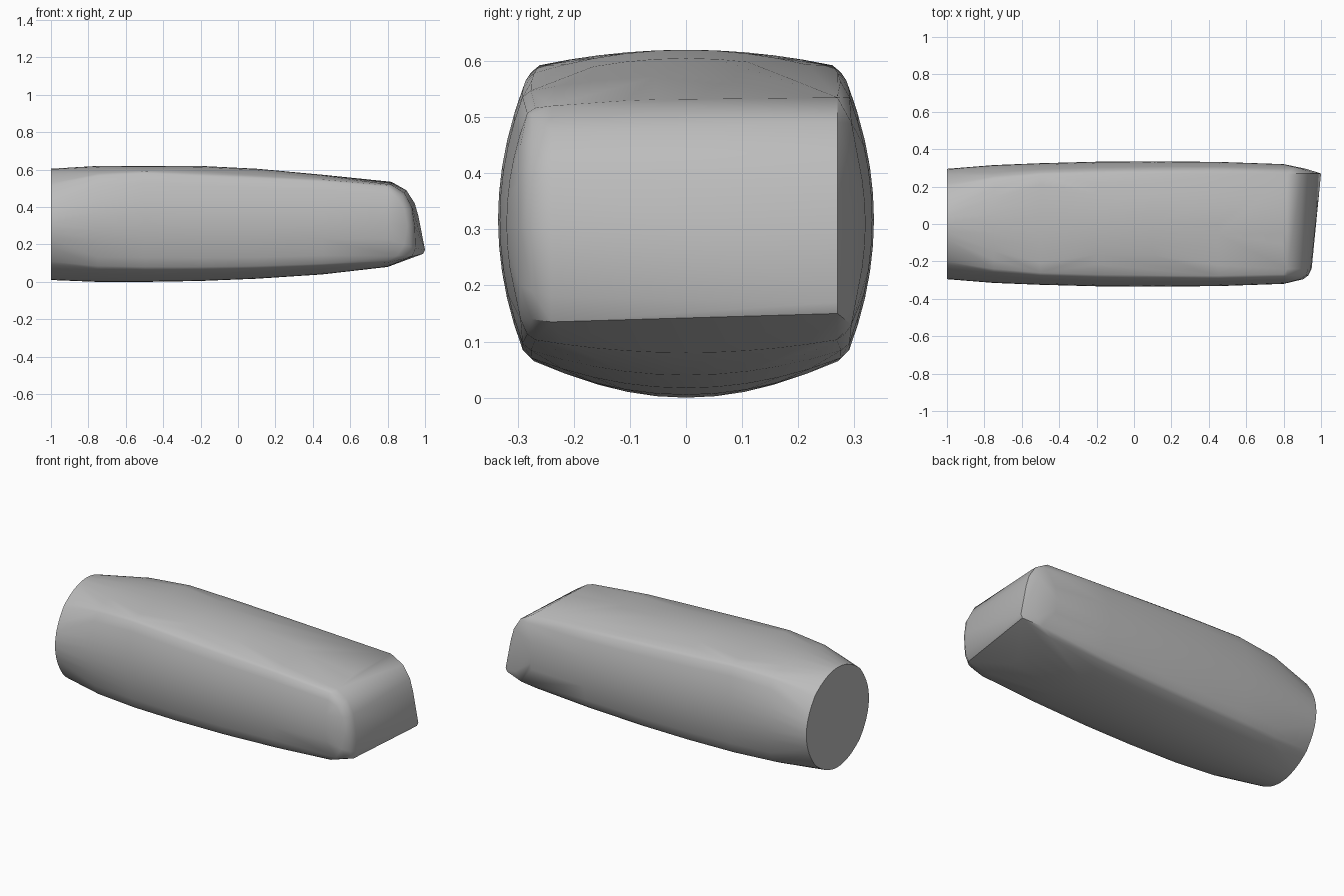
import bpy
import bmesh
import math

cube = bpy.data.objects.get("Cube")
if cube:
    bpy.data.objects.remove(cube, do_unlink=True)

# Single grey material
grey = bpy.data.materials.new("plain_grey")
grey.use_nodes = True
colour = (0.5, 0.5, 0.5, 1)
grey.diffuse_color = colour
grey.node_tree.nodes["Principled BSDF"].inputs["Base Color"].default_value = colour


def bulged_section(x, half_y, corner_y, low, low_corner, high_corner, high):
    """Four shallow arcs that meet at softened corners."""
    steps = [i / 5 * 0.96 for i in range(-5, 6)]
    mid = (low_corner + high_corner) / 2
    half_z = (high_corner - low_corner) / 2
    points = []
    for t in steps:
        side = half_y - (half_y - corner_y) * t * t
        points += [(x, side, mid + half_z * t), (x, -side, mid + half_z * t)]
        points.append((x, corner_y * t, high - (high - high_corner) * t * t))
        points.append((x, corner_y * t, low + (low_corner - low) * t * t))
    return points


# Body: round at one end, growing into a bulged rectangle
sections = [
    (-1.00, 0.295, 0.21, 0.01, 0.10, 0.52, 0.605),
    (-0.75, 0.315, 0.25, 0.00, 0.075, 0.575, 0.62),
    (-0.50, 0.325, 0.272, 0.00, 0.07, 0.59, 0.62),
    (-0.20, 0.333, 0.282, 0.005, 0.07, 0.575, 0.62),
    (0.10, 0.335, 0.287, 0.017, 0.075, 0.56, 0.605),
    (0.45, 0.332, 0.288, 0.04, 0.088, 0.545, 0.573),
    (0.80, 0.32, 0.28, 0.08, 0.105, 0.515, 0.532),
]
points = [p for s in sections for p in bulged_section(*s)]

# Slanted blunt tip: side profiles from the soft front edge to the sharp back edge
tip_profiles = {
    -0.295: [(0.85, 0.45), (0.89, 0.39), (0.905, 0.3), (0.89, 0.2), (0.85, 0.14)],
    -0.275: [(0.82, 0.505), (0.88, 0.46), (0.92, 0.39), (0.932, 0.3),
             (0.925, 0.19), (0.9, 0.14)],
    -0.24: [(0.82, 0.52), (0.89, 0.475), (0.93, 0.4), (0.945, 0.3),
            (0.95, 0.18), (0.93, 0.135)],
    0.27: [(0.82, 0.535), (0.9, 0.49), (0.945, 0.42), (0.965, 0.35),
           (1.0, 0.17), (0.99, 0.15)],
    0.295: [(0.85, 0.49), (0.9, 0.42), (0.92, 0.3), (0.92, 0.18), (0.88, 0.13)],
}
for y, profile in tip_profiles.items():
    points += [(x, y, z) for x, z in profile]

# Wrap the sections and tip in one convex skin
bm = bmesh.new()
for p in points:
    bm.verts.new(p)
hull = bmesh.ops.convex_hull(bm, input=bm.verts[:])
unused = {g for g in hull["geom_interior"] + hull["geom_unused"]
          if isinstance(g, bmesh.types.BMVert)}
bmesh.ops.delete(bm, geom=list(unused), context='VERTS')
bmesh.ops.dissolve_limit(bm, angle_limit=math.radians(0.5),
                         verts=bm.verts[:], edges=bm.edges[:])
bmesh.ops.recalc_face_normals(bm, faces=bm.faces[:])
mesh = bpy.data.meshes.new("tapered_body")
bm.to_mesh(mesh)
bm.free()
mesh.materials.append(grey)
body = bpy.data.objects.new("tapered_body", mesh)
bpy.context.collection.objects.link(body)

# Smooth skin with a crisp rim around the flat round end
bpy.ops.object.select_all(action='DESELECT')
body.select_set(True)
bpy.context.view_layer.objects.active = body
bpy.ops.object.shade_smooth_by_angle(angle=math.radians(40))
